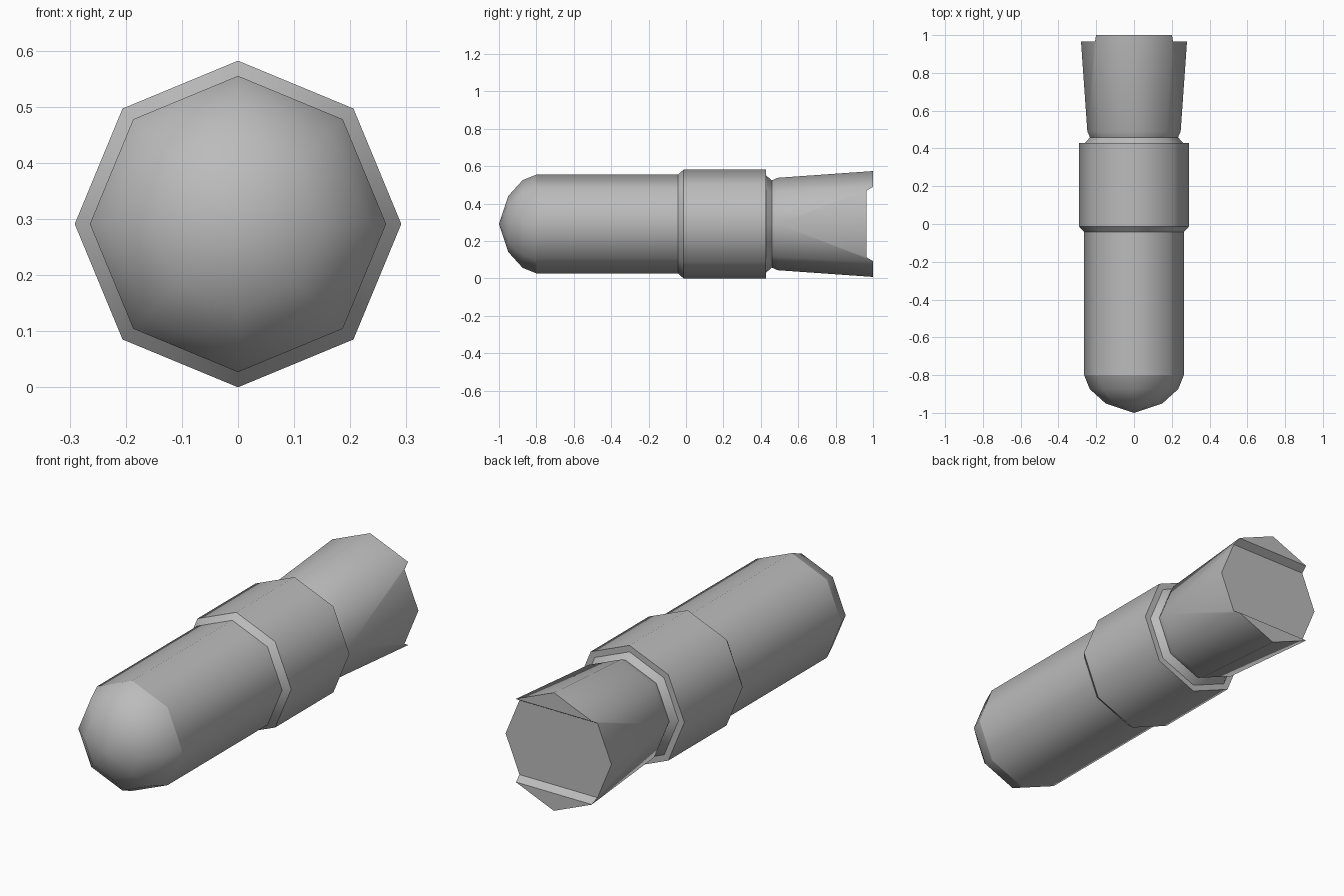
import bpy, bmesh, math

if "Cube" in bpy.data.objects:
    bpy.data.objects.remove(bpy.data.objects["Cube"])

SIDES = 8
CENTRE_Z = 0.291

grey = bpy.data.materials.new("plain grey")
grey.diffuse_color = (0.5, 0.5, 0.5, 1)
grey.use_nodes = True
grey.node_tree.nodes["Principled BSDF"].inputs["Base Color"].default_value = grey.diffuse_color


def smooth(ob, angle=50):
    bpy.ops.object.select_all(action='DESELECT')
    ob.select_set(True)
    bpy.context.view_layer.objects.active = ob
    bpy.ops.object.shade_smooth_by_angle(angle=math.radians(angle))


def lathe(name, profile, sharp=(), cap=False):
    """Turn (y, radius) points around the long axis; sharp lists hard rings."""
    bm = bmesh.new()
    rings = []
    for y, r in profile:
        if r == 0:
            rings.append([bm.verts.new((0, y, CENTRE_Z))] * SIDES)
            continue
        ring = []
        for i in range(SIDES):
            a = 2 * math.pi * i / SIDES
            ring.append(bm.verts.new((r * math.cos(a), y, CENTRE_Z + r * math.sin(a))))
        rings.append(ring)
    for a, b in zip(rings, rings[1:]):
        for i in range(SIDES):
            j = (i + 1) % SIDES
            quad = list(dict.fromkeys((a[i], a[j], b[j], b[i])))
            bm.faces.new(quad)
    if cap:
        bm.faces.new(rings[0])
        bm.faces.new(rings[-1])
    for k in sharp:
        for i in range(SIDES):
            bm.edges.get((rings[k][i], rings[k][(i + 1) % SIDES])).smooth = False
    bmesh.ops.recalc_face_normals(bm, faces=bm.faces)
    me = bpy.data.meshes.new(name)
    bm.to_mesh(me)
    bm.free()
    me.materials.append(grey)
    ob = bpy.data.objects.new(name, me)
    bpy.context.collection.objects.link(ob)
    return ob


# Rounded nose
smooth(lathe("nose", [(-1, 0), (-0.95, 0.15), (-0.874, 0.234), (-0.8, 0.264)]))

# Barrel, chamfered collar and tapered neck
smooth(lathe("barrel_and_collar",
             [(-0.8, 0.264), (-0.043, 0.264), (-0.013, 0.291), (0.428, 0.291),
              (0.428, 0.26), (0.459, 0.233)], sharp=(1, 2, 3, 4)))

# Flared tail
tail = lathe("tail", [(0.459, 0.233), (0.49, 0.247), (1.0, 0.283)], cap=True)

# Slot with sloped walls across the tail end
bm = bmesh.new()
outline = [(0.965, -0.178), (1.0, -0.199), (1.05, -0.229),
           (1.05, 0.229), (1.0, 0.199), (0.965, 0.178)]
face = bm.faces.new([bm.verts.new((-0.5, y, CENTRE_Z + z)) for y, z in outline])
ext = bmesh.ops.extrude_face_region(bm, geom=[face])
bmesh.ops.translate(bm, vec=(1, 0, 0),
                    verts=[v for v in ext["geom"] if isinstance(v, bmesh.types.BMVert)])
bmesh.ops.recalc_face_normals(bm, faces=bm.faces)
me = bpy.data.meshes.new("slot_cutter")
bm.to_mesh(me)
bm.free()
cutter = bpy.data.objects.new("slot_cutter", me)
bpy.context.collection.objects.link(cutter)
cutter.hide_render = True

cut = tail.modifiers.new("slot", 'BOOLEAN')
cut.operation = 'DIFFERENCE'
cut.solver = 'EXACT'
cut.object = cutter
bpy.context.view_layer.objects.active = tail
bpy.ops.object.modifier_apply(modifier="slot")
bpy.data.objects.remove(cutter)
smooth(tail)
